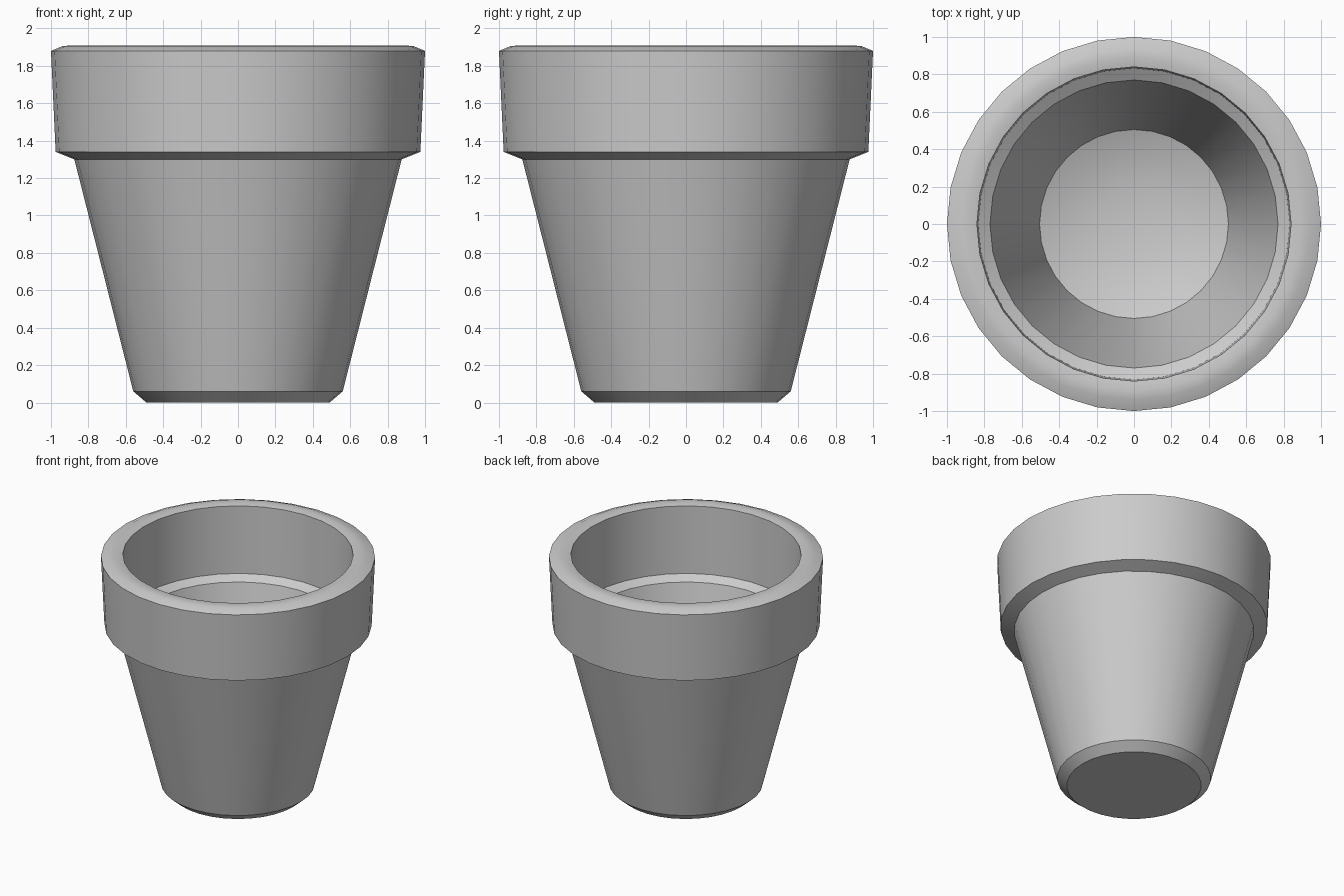
import bpy, bmesh, math
from mathutils import Vector

cube = bpy.data.objects.get("Cube")
if cube:
    bpy.data.objects.remove(cube, do_unlink=True)

SEGMENTS = 32

# Single plain grey
grey = bpy.data.materials.new("plain grey")
grey.use_nodes = True
colour = (0.6, 0.6, 0.6, 1.0)
grey.diffuse_color = colour
grey.node_tree.nodes["Principled BSDF"].inputs["Base Color"].default_value = colour

# Wall section (radius, height), from the underside centre, up the outside, down the inside
profile = [
    (0.0, 0.0), (0.49, 0.0), (0.56, 0.06),                    # base and chamfer
    (0.875, 1.30), (0.975, 1.34), (1.0, 1.88),                # tapered body, collar
    (0.94, 1.905), (0.89, 1.91), (0.84, 1.90),                # rounded lip
    (0.832, 1.36), (0.77, 1.32),                              # inner collar and ledge
    (0.505, 0.27), (0.38, 0.22), (0.20, 0.185), (0.0, 0.175), # inner wall, dished floor
]


def lathe(name, points, material):
    """Revolve a profile around z into a smooth object with sharp edges kept."""
    bm = bmesh.new()
    verts = [bm.verts.new((r, 0, z)) for r, z in points]
    edges = [bm.edges.new(pair) for pair in zip(verts, verts[1:])]
    bmesh.ops.spin(bm, geom=verts + edges, cent=Vector(), axis=(0, 0, 1),
                   angle=math.tau, steps=SEGMENTS, use_duplicate=False)
    bmesh.ops.remove_doubles(bm, verts=bm.verts, dist=1e-4)
    bmesh.ops.recalc_face_normals(bm, faces=bm.faces)
    mesh = bpy.data.meshes.new(name)
    bm.to_mesh(mesh)
    bm.free()
    mesh.materials.append(material)
    obj = bpy.data.objects.new(name, mesh)
    bpy.context.collection.objects.link(obj)
    bpy.ops.object.select_all(action='DESELECT')
    obj.select_set(True)
    bpy.context.view_layer.objects.active = obj
    bpy.ops.object.shade_smooth_by_angle(angle=math.radians(30))
    return obj


lathe("flower_pot", profile, grey)
